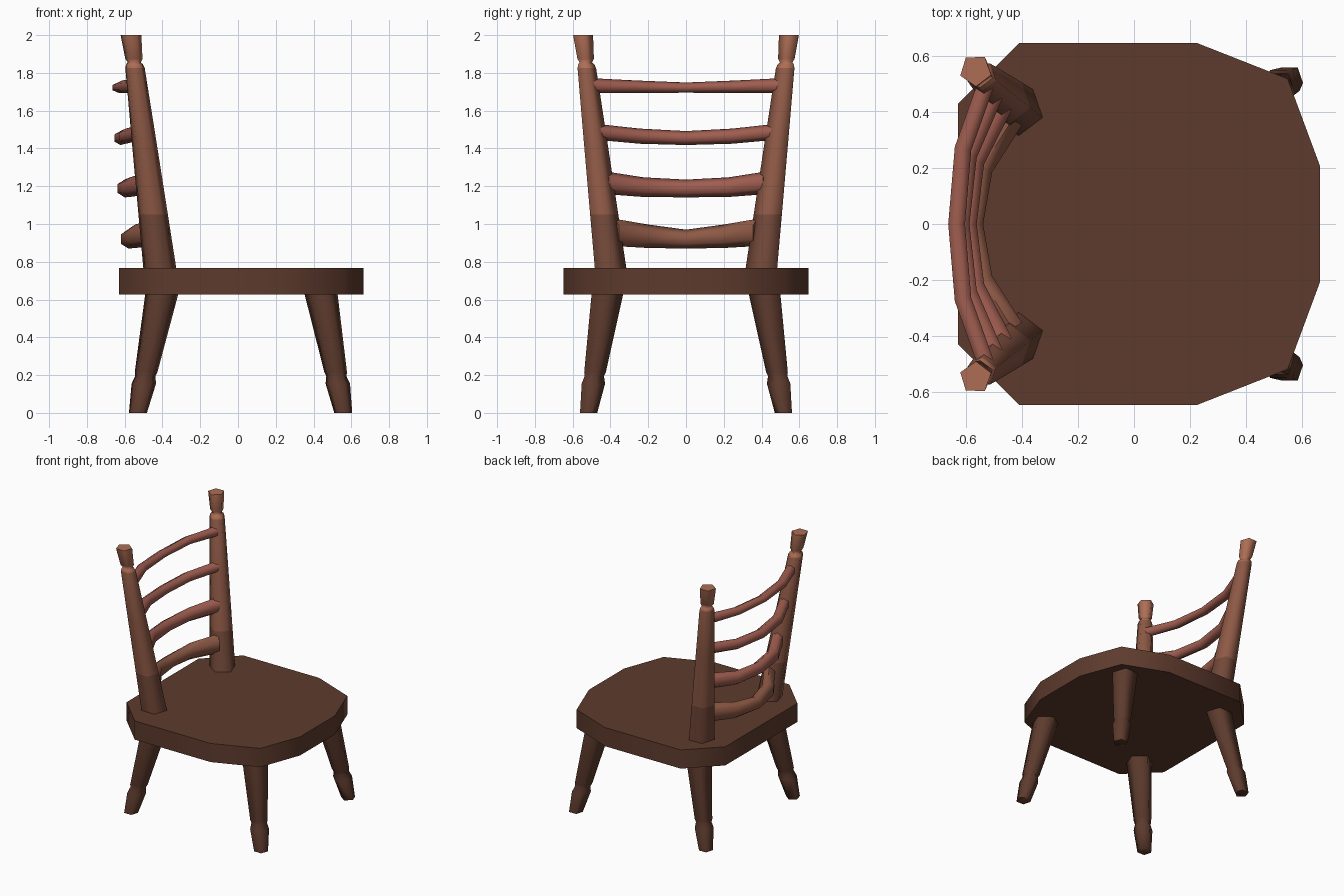
import bpy, bmesh, math
from mathutils import Vector

if "Cube" in bpy.data.objects:
    bpy.data.objects.remove(bpy.data.objects["Cube"])


def material(name, rgb):
    m = bpy.data.materials.new(name)
    m.diffuse_color = (*rgb, 1)
    m.use_nodes = True
    m.node_tree.nodes["Principled BSDF"].inputs["Base Color"].default_value = m.diffuse_color
    return m


DARK = material("dark wood", (0.11, 0.043, 0.026))
MID = material("mid wood", (0.17, 0.065, 0.04))
WARM = material("warm wood", (0.27, 0.10, 0.06))
LIGHT = material("light wood", (0.42, 0.155, 0.09))
RED = material("red wood", (0.35, 0.11, 0.08))


def make(name, bm, mats):
    bmesh.ops.recalc_face_normals(bm, faces=bm.faces)
    mesh = bpy.data.meshes.new(name)
    bm.to_mesh(mesh)
    bm.free()
    ob = bpy.data.objects.new(name, mesh)
    bpy.context.collection.objects.link(ob)
    for m in mats:
        mesh.materials.append(m)
    bpy.ops.object.select_all(action='DESELECT')
    ob.select_set(True)
    bpy.context.view_layer.objects.active = ob
    bpy.ops.object.shade_smooth_by_angle(angle=math.radians(75))
    return ob


def loft(name, rings, mats, bands=None):
    """Skin a list of closed rings and cap both ends."""
    bm = bmesh.new()
    loops = [[bm.verts.new(p) for p in ring] for ring in rings]
    n = len(loops[0])
    for k, (a, b) in enumerate(zip(loops, loops[1:])):
        for i in range(n):
            f = bm.faces.new((a[i], a[(i + 1) % n], b[(i + 1) % n], b[i]))
            f.material_index = bands[k] if bands else 0
    bm.faces.new(loops[0])
    bm.faces.new(loops[-1]).material_index = bands[-1] if bands else 0
    return make(name, bm, mats)


def turned(name, low, high, profile, side, mats, bands=None):
    """Five-sided turned part leaning along the line low-high; profile is (z, radius)."""
    low, high = Vector(low), Vector(high)
    rings = []
    for z, r in profile:
        c = low.lerp(high, (z - low.z) / (high.z - low.z))
        ring = []
        for k in range(5):
            a = math.radians(17 + 72 * k)
            ring.append((c.x + r * math.cos(a), side * (c.y - r * math.sin(a)), z))
        rings.append(ring)
    return loft(name, rings, mats, bands)


# Seat: flat slab with a rounded front and clipped back corners
half = [(-0.63, 0.43), (-0.41, 0.648), (0.225, 0.648), (0.55, 0.52), (0.665, 0.21)]
outline = half + [(x, -y) for x, y in reversed(half)]
loft("seat", [[(x, y, z) for x, y in outline] for z in (0.627, 0.768)], [DARK])

# Legs and back posts, mirrored left to right
LEG = [(0, 0.05), (0.155, 0.068), (0.195, 0.056), (0.215, 0.063), (0.70, 0.097)]
POST = [(0.70, 0.094), (1.05, 0.082), (1.45, 0.068), (1.825, 0.054), (1.845, 0.047),
        (1.855, 0.036), (1.875, 0.048), (2.0, 0.058)]
for side, tag in ((1, "left"), (-1, "right")):
    turned("front_leg_" + tag, (0.557, 0.52, 0), (0.44, 0.425, 0.625), LEG, side, [DARK])
    turned("back_leg_" + tag, (-0.53, 0.52, 0), (-0.405, 0.425, 0.625), LEG, side, [DARK])
    turned("back_post_" + tag, (-0.415, 0.408, 0.77), (-0.567, 0.55, 2.0), POST, side,
           [MID, WARM, LIGHT], [0, 1, 1, 2, 2, 2, 2])

# Back rails: bowed six-sided rods; each point is (y, x, z, half height)
RAILS = [
    (0.040, [(0, -0.58, 0.92, 0.050), (0.20, -0.545, 0.935, 0.062), (0.375, -0.435, 0.955, 0.072)]),
    (0.037, [(0, -0.60, 1.188, 0.047), (0.225, -0.572, 1.195, 0.052), (0.425, -0.47, 1.218, 0.060)]),
    (0.033, [(0, -0.622, 1.455, 0.037), (0.245, -0.595, 1.465, 0.040), (0.465, -0.50, 1.487, 0.042)]),
    (0.030, [(0, -0.635, 1.722, 0.027), (0.27, -0.612, 1.727, 0.033), (0.50, -0.53, 1.732, 0.040)]),
]
for number, (depth, pts) in enumerate(RAILS, 1):
    path = [(-y, x, z, h) for y, x, z, h in reversed(pts[1:])] + pts
    rings = []
    for i, (y, x, z, h) in enumerate(path):
        a, b = path[max(i - 1, 0)], path[min(i + 1, 4)]
        t = Vector((b[1] - a[1], b[0] - a[0])).normalized()
        ring = []
        for k in range(6):
            ang = math.radians(90 + 60 * k)
            u = depth / 0.866 * math.cos(ang)
            ring.append((x + u * t.y, y - u * t.x, z + h * math.sin(ang)))
        rings.append(ring)
    loft("back_rail_%d" % number, rings, [WARM if number == 1 else RED])
